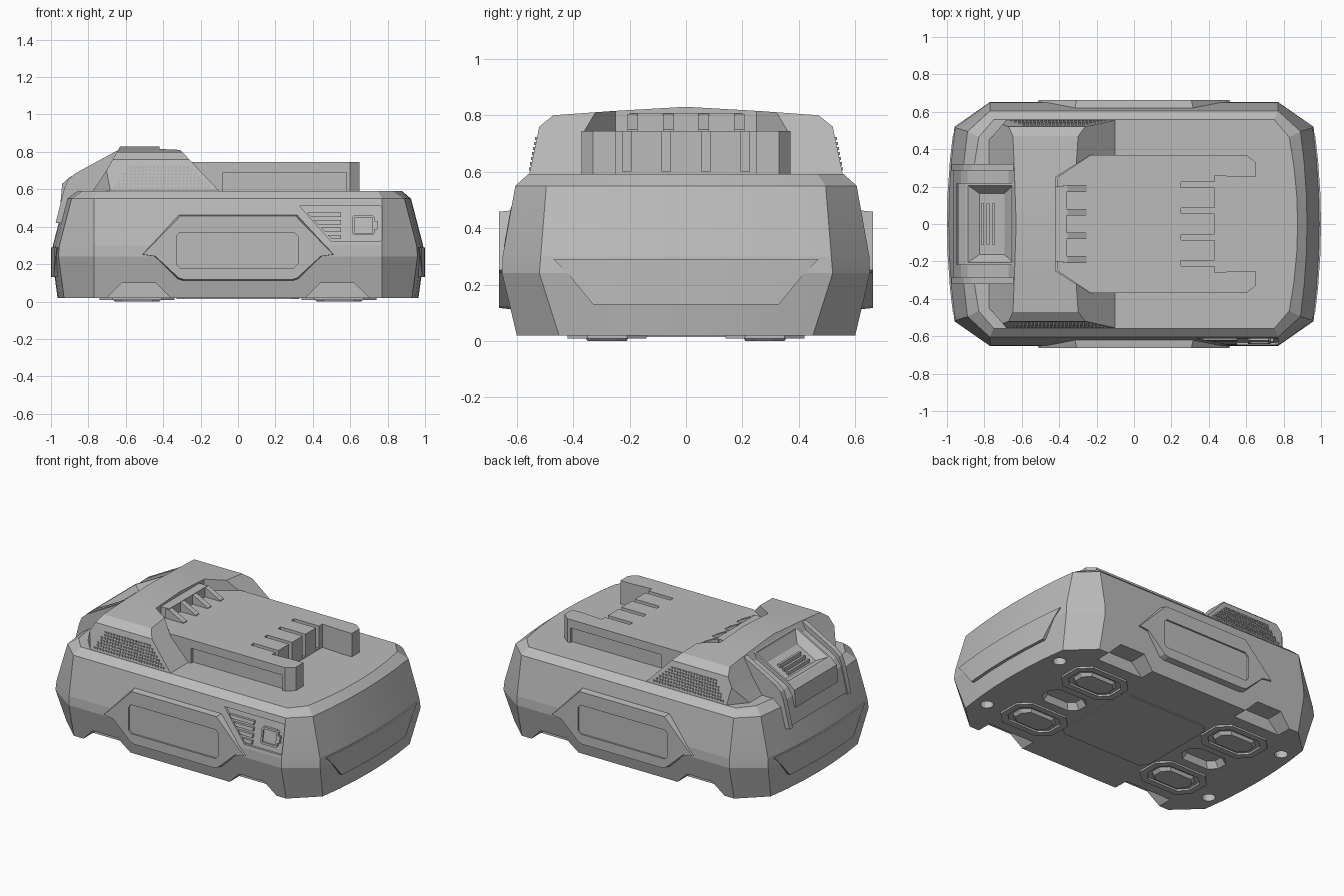
import bpy, bmesh, math
from mathutils import Vector

cube = bpy.data.objects.get("Cube")
if cube:
    bpy.data.objects.remove(cube, do_unlink=True)

grey = bpy.data.materials.new("plain grey")
grey.use_nodes = True
GREY = (0.5, 0.5, 0.5, 1)
grey.diffuse_color = GREY
grey.node_tree.nodes["Principled BSDF"].inputs["Base Color"].default_value = GREY


def finish(name, bm):
    bmesh.ops.recalc_face_normals(bm, faces=bm.faces)
    mesh = bpy.data.meshes.new(name)
    bm.to_mesh(mesh)
    bm.free()
    mesh.materials.append(grey)
    ob = bpy.data.objects.new(name, mesh)
    bpy.context.collection.objects.link(ob)
    return ob


def loft(name, rings):
    bm = bmesh.new()
    rows = [[bm.verts.new(p) for p in ring] for ring in rings]
    n = len(rows[0])
    for a, b in zip(rows, rows[1:]):
        for i in range(n):
            bm.faces.new((a[i], a[(i + 1) % n], b[(i + 1) % n], b[i]))
    bm.faces.new(rows[0])
    bm.faces.new(rows[-1])
    return finish(name, bm)


def prism(name, pts, axis, lo, hi, taper=1.0):
    """Extrude a 2D outline along an axis; the hi end may be scaled."""
    us, vs = zip(*pts)
    cu, cv = (min(us) + max(us)) / 2, (min(vs) + max(vs)) / 2
    place = {"x": lambda u, v, w: (w, u, v),
             "y": lambda u, v, w: (u, w, v),
             "z": lambda u, v, w: (u, v, w)}[axis]
    return loft(name, [[place(cu + (u - cu) * s, cv + (v - cv) * s, w) for u, v in pts]
                       for w, s in ((lo, 1.0), (hi, taper))])


def rect(u0, u1, v0, v1, c=0.0):
    """Rectangle outline, with chamfered corners when c is set."""
    if not c:
        return [(u0, v0), (u1, v0), (u1, v1), (u0, v1)]
    return [(u0 + c, v0), (u1 - c, v0), (u1, v0 + c), (u1, v1 - c),
            (u1 - c, v1), (u0 + c, v1), (u0, v1 - c), (u0, v0 + c)]


def mirrored(half):
    return half + [(-u, v) for u, v in reversed(half) if u]


def boolean(ob, cutter, op="DIFFERENCE"):
    mod = ob.modifiers.new("cut", "BOOLEAN")
    mod.operation, mod.object, mod.solver = op, cutter, "EXACT"
    bpy.context.view_layer.objects.active = ob
    bpy.ops.object.modifier_apply(modifier=mod.name)
    bpy.data.objects.remove(cutter, do_unlink=True)


def outline(z, xm, xe, ye, ys, xs=0.77):
    """Body plan: straight sides, chamfered corners, bowed ends."""
    end = [(xe + (xm - xe) * (1 - (t / 3) ** 2), ye * t / 3, z) for t in range(-3, 4)]
    half = [(xs, -ys, z)] + end + [(xs, ys, z)]
    return half + [(-x, -y, z) for x, y, _ in half]


# Main shell
body = loft("body", [outline(0.02, 0.965, 0.93, 0.45, 0.6),
                     outline(0.24, 0.995, 0.96, 0.52, 0.652),
                     outline(0.30, 0.99, 0.955, 0.515, 0.65),
                     outline(0.55, 0.925, 0.89, 0.495, 0.605),
                     outline(0.592, 0.875, 0.83, 0.465, 0.558, 0.75)])

# Underside: side notches, finger recesses, screw holes, feet
for sx in (-1, 1):
    for sy in (-1, 1):
        notch = [(sx * 0.53 + u, v) for u, v in
                 ((-0.19, 0), (0.19, 0), (0.09, 0.1), (-0.09, 0.1))]
        boolean(body, prism("notch", notch, "y", sy * 0.5, sy * 0.7))
        hole = [(sx * 0.86 + 0.04 * math.cos(a * math.pi / 8),
                 sy * 0.335 + 0.04 * math.sin(a * math.pi / 8)) for a in range(16)]
        boolean(body, prism("hole", hole, "z", 0.0, 0.08))
        cx, cy = sx * 0.54, sy * 0.28
        foot = prism("foot_frame", rect(cx - 0.2, cx + 0.2, cy - 0.14, cy + 0.14, 0.07), "z", 0.03, 0.008)
        boolean(foot, prism("foot_cut", rect(cx - 0.16, cx + 0.16, cy - 0.1, cy + 0.1, 0.05), "z", 0, 0.022))
        prism("foot_pad", rect(cx - 0.145, cx + 0.145, cy - 0.085, cy + 0.085, 0.05), "z", 0.03, 0, 0.82)
    boolean(body, prism("recess", rect(sx * 0.54 - 0.15, sx * 0.54 + 0.15, -0.085, 0.085, 0.05),
                        "z", 0.01, 0.06, 0.75))
prism("base_label", rect(-0.33, 0.33, -0.3, 0.3, 0.04), "z", 0.03, 0.014)

# Raised side plates with a sunken label area
plate = mirrored([(0.3, 0.11), (0.33, 0.12), (0.46, 0.24), (0.53, 0.25), (0.32, 0.465)])
for sy in (-1, 1):
    side = prism("side_plate", plate, "y", sy * 0.6, sy * 0.663, 0.96)
    boolean(side, prism("label_cut", rect(-0.33, 0.32, 0.18, 0.37, 0.02), "y", sy * 0.652, sy * 0.7))

# Overlapping end panels
for sx in (-1, 1):
    panel = loft("end_panel", [outline(z, 1.0, 0.963, 0.52, 0.65) for z in (0.1, 0.31)])
    flap = mirrored([(0.33, 0.13), (0.42, 0.24), (0.47, 0.29)])
    boolean(panel, prism("flap", flap, "x", sx * 0.85, sx * 1.1), "INTERSECT")


# Charge gauge set into the sloping front wall
def on_wall(name, pts, lo, hi):
    ob = prism(name, pts, "y", lo, hi)
    for v in ob.data.vertices:
        v.co.y += -0.65 + (v.co.z - 0.3) * 0.18
    return ob


boolean(body, on_wall("gauge_cut", [(0.33, 0.51), (0.76, 0.51), (0.77, 0.5), (0.77, 0.33),
                                    (0.76, 0.32), (0.5, 0.32)], -0.05, 0.014))
for i in range(4):
    z = 0.475 - i * 0.04
    on_wall("gauge_slat", [(0.37 + i * 0.037, z), (0.55, z), (0.55, z - 0.022),
                           (0.39 + i * 0.037, z - 0.022)], -0.002, 0.03)
icon = on_wall("gauge_icon", rect(0.61, 0.73, 0.355, 0.46, 0.01), -0.002, 0.03)
boolean(icon, on_wall("icon_cut", rect(0.622, 0.718, 0.367, 0.448), -0.02, 0.008))
on_wall("gauge_icon_tip", rect(0.73, 0.745, 0.385, 0.43), -0.002, 0.03)

# Tower: side profile, cross-section and plan intersected
tower = prism("tower", [(-0.79, 0.57), (-0.71, 0.69), (-0.63, 0.83), (-0.42, 0.83),
                        (-0.31, 0.812), (-0.08, 0.57)], "y", -0.7, 0.7)
boolean(tower, prism("section", mirrored([(0.56, 0.57), (0.52, 0.76), (0.47, 0.8), (0.26, 0.815),
                                          (0, 0.83)]), "x", -1, 0.2), "INTERSECT")
boolean(tower, prism("plan", [(-0.8, -0.42), (-0.67, -0.57), (0, -0.57), (0, 0.57),
                              (-0.67, 0.57), (-0.8, 0.42)], "z", 0.5, 0.9), "INTERSECT")
boolean(tower, prism("bay", [(-0.42, -0.25), (-0.23, -0.37), (0, -0.37), (0, 0.37),
                             (-0.23, 0.37), (-0.42, 0.25)], "z", 0.7, 0.9))

# Perforated vents on the tower sides
bm = bmesh.new()
for row in range(7):
    z = 0.61 + row * 0.018
    x, stop = -0.66 + (z - 0.6) * 0.6 + (row % 2) * 0.01, -0.14 - (z - 0.6)
    while x < stop:
        for sy in (-1, 1):
            made = bmesh.ops.create_cube(bm, size=0.011)["verts"]
            bmesh.ops.translate(bm, verts=made, vec=Vector((x, sy * (0.56 - (z - 0.57) * 0.21), z)))
        x += 0.02
finish("vent_mesh", bm)

# Slide rail deck with two prongs
half = [(-0.41, 0.25), (-0.23, 0.37), (0.6, 0.37), (0.65, 0.33), (0.65, 0.25), (0.57, 0.25), (0.43, 0.26)]
deck = prism("rail_deck", half + [(x, -y) for x, y in reversed(half)], "z", 0.58, 0.745)
for y in (-0.21, -0.07, 0.07, 0.21):
    boolean(deck, prism("slot", rect(0.25, 0.5, y - 0.015, y + 0.015), "z", 0.6, 0.8))
for sy in (-1, 1):
    boolean(deck, prism("undercut", rect(-0.08, 0.58, 0.57, 0.69), "y", sy * 0.35, sy * 0.4))

# Ribbed stop at the back of the rail bay
prism("stop_wall", rect(-0.43, -0.36, 0.73, 0.808), "y", -0.2, 0.2)
for y in (-0.19, -0.063, 0.063, 0.19):
    prism("stop_rib", [(-0.38, 0.73), (-0.25, 0.73), (-0.25, 0.75), (-0.355, 0.805), (-0.38, 0.805)],
          "y", y - 0.018, y + 0.018)

# Latch housing, cheeks and sunken release button
prism("latch_housing", [(-0.965, 0.43), (-0.925, 0.59), (-0.89, 0.64), (-0.85, 0.665), (-0.62, 0.785),
                        (-0.5, 0.785), (-0.5, 0.5), (-0.85, 0.43)], "y", -0.29, 0.29)
cheek = [(-0.975, 0.42), (-0.93, 0.6), (-0.91, 0.65), (-0.87, 0.685), (-0.65, 0.805),
         (-0.58, 0.81), (-0.58, 0.5), (-0.85, 0.42)]
for sy in (-1, 1):
    prism("latch_cheek", cheek, "y", sy * 0.285, sy * 0.32)
button = prism("release_button", [(-0.95, 0.52), (-0.94, 0.63), (-0.9, 0.665), (-0.64, 0.805),
                                  (-0.625, 0.8), (-0.625, 0.52)], "y", -0.22, 0.22)
bm = bmesh.new()
bm.from_mesh(button.data)
slope = max((f for f in bm.faces if f.normal.z > 0.7), key=lambda f: f.calc_area())
bmesh.ops.inset_region(bm, faces=[slope], thickness=0.02)
bmesh.ops.inset_region(bm, faces=[slope], thickness=0.06, depth=-0.05)
bm.to_mesh(button.data)
bm.free()
boolean(bpy.data.objects["latch_housing"], prism("button_well", rect(-0.93, -0.63, -0.215, 0.215), "z", 0.56, 0.9))
for x in (-0.81, -0.78, -0.75):
    z = 0.692 + (x + 0.78) * 0.54
    prism("button_grip", rect(x - 0.008, x + 0.008, z - 0.06, z), "y", -0.11, 0.11)

# Soften the gently bowed ends, keep every real edge crisp
bpy.ops.object.select_all(action="DESELECT")
for ob in bpy.context.scene.objects:
    if ob.type == "MESH":
        ob.select_set(True)
        bpy.context.view_layer.objects.active = ob
bpy.ops.object.shade_smooth_by_angle(angle=math.radians(8))
